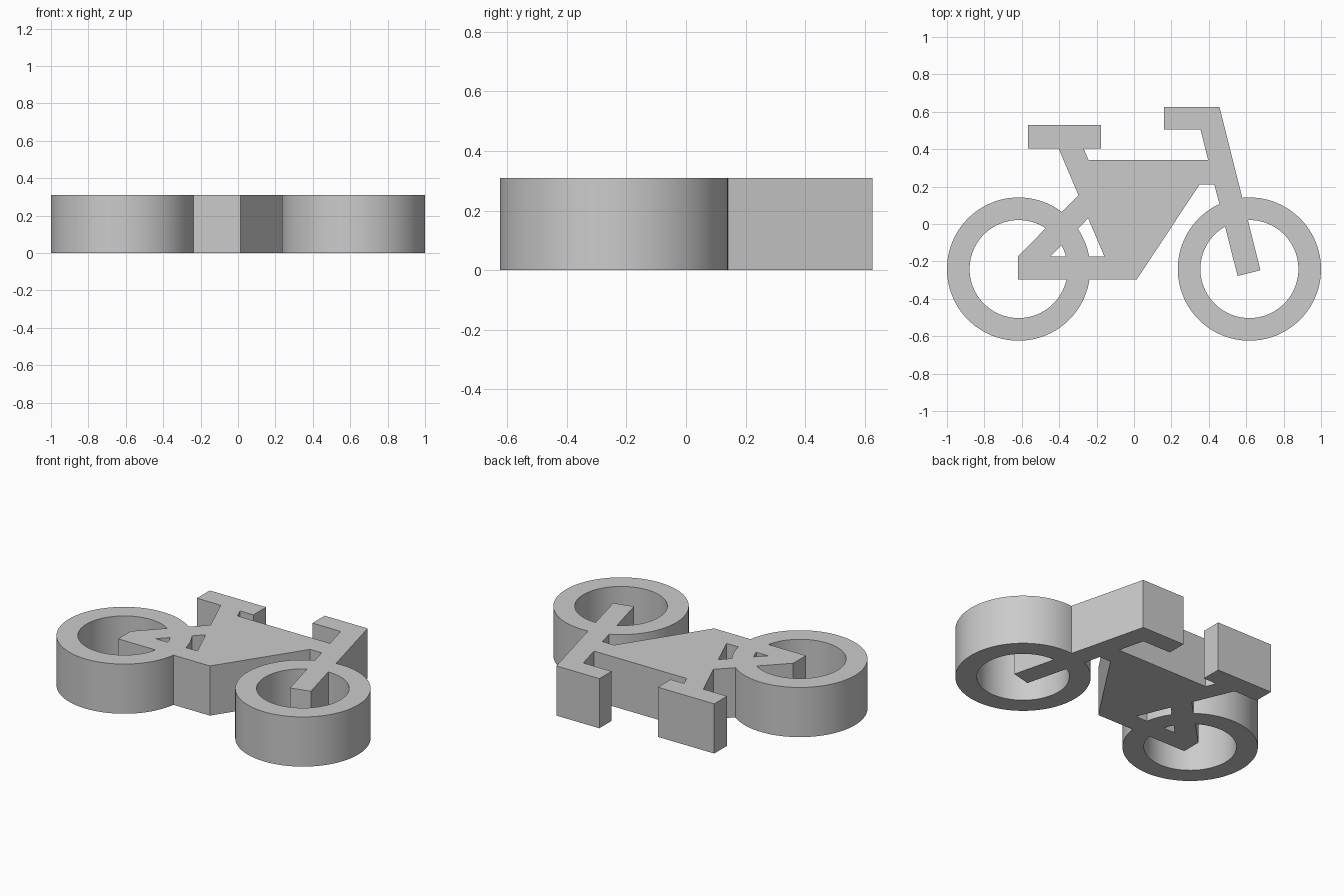
import bpy
import math

if "Cube" in bpy.data.objects:
    bpy.data.objects.remove(bpy.data.objects["Cube"])

HEIGHT = 0.31
SEGMENTS = 96

grey = bpy.data.materials.new("plain grey")
grey.diffuse_color = (0.6, 0.6, 0.6, 1)
grey.use_nodes = True
grey.node_tree.nodes["Principled BSDF"].inputs["Base Color"].default_value = grey.diffuse_color


def add_mesh(name, verts, faces):
    mesh = bpy.data.meshes.new(name)
    mesh.from_pydata(verts, [], faces)
    mesh.materials.append(grey)
    obj = bpy.data.objects.new(name, mesh)
    bpy.context.collection.objects.link(obj)
    return obj


def slab(name, outline):
    """Extrude a clockwise outline from the ground to the full height."""
    pts = outline[::-1]
    n = len(pts)
    verts = [(x, y, z) for z in (0, HEIGHT) for x, y in pts]
    faces = [tuple(range(n))[::-1], tuple(range(n, 2 * n))]
    faces += [(i, (i + 1) % n, n + (i + 1) % n, n + i) for i in range(n)]
    return add_mesh(name, verts, faces)


def wheel(name, cx, cy, outer=0.383, inner=0.262):
    """Thick flat ring with a rectangular section."""
    section = [(outer, 0), (outer, HEIGHT), (inner, HEIGHT), (inner, 0)]
    verts, faces = [], []
    for i in range(SEGMENTS):
        a = math.tau * i / SEGMENTS
        verts += [(cx + r * math.cos(a), cy + r * math.sin(a), z) for r, z in section]
        j = (i + 1) % SEGMENTS
        for k in range(4):
            m = (k + 1) % 4
            faces.append((4 * i + k, 4 * j + k, 4 * j + m, 4 * i + m))
    return add_mesh(name, verts, faces)


# Main frame with the seat post
bicycle = slab("bicycle", [
    (-0.414, 0.43), (-0.28, 0.43), (-0.243, 0.341), (0.43, 0.341),
    (0.46, 0.21), (0.35, 0.21), (0.014, -0.297), (-0.106, -0.297)])

parts = [
    # V-shaped stays reaching the rear hub
    slab("rear_stays", [
        (-0.62, -0.172), (-0.217, 0.235), (-0.169, 0.107), (-0.447, -0.173),
        (-0.05, -0.173), (-0.05, -0.297), (-0.62, -0.297)]),
    # Saddle block
    slab("seat", [(-0.566, 0.53), (-0.177, 0.53), (-0.177, 0.404), (-0.566, 0.404)]),
    # Handlebar running into the fork
    slab("fork_and_handlebar", [
        (0.16, 0.626), (0.457, 0.626), (0.676, -0.247),
        (0.554, -0.278), (0.355, 0.506), (0.16, 0.506)]),
    wheel("rear_wheel", -0.617, -0.241),
    wheel("front_wheel", 0.617, -0.241),
]

# Fuse everything into one solid
bpy.context.view_layer.objects.active = bicycle
bicycle.select_set(True)
for part in parts:
    mod = bicycle.modifiers.new("fuse", 'BOOLEAN')
    mod.operation = 'UNION'
    mod.solver = 'EXACT'
    mod.object = part
    bpy.ops.object.modifier_apply(modifier=mod.name)
    bpy.data.objects.remove(part)

# Round rims, crisp corners
bpy.ops.object.shade_smooth_by_angle(angle=math.radians(15))
